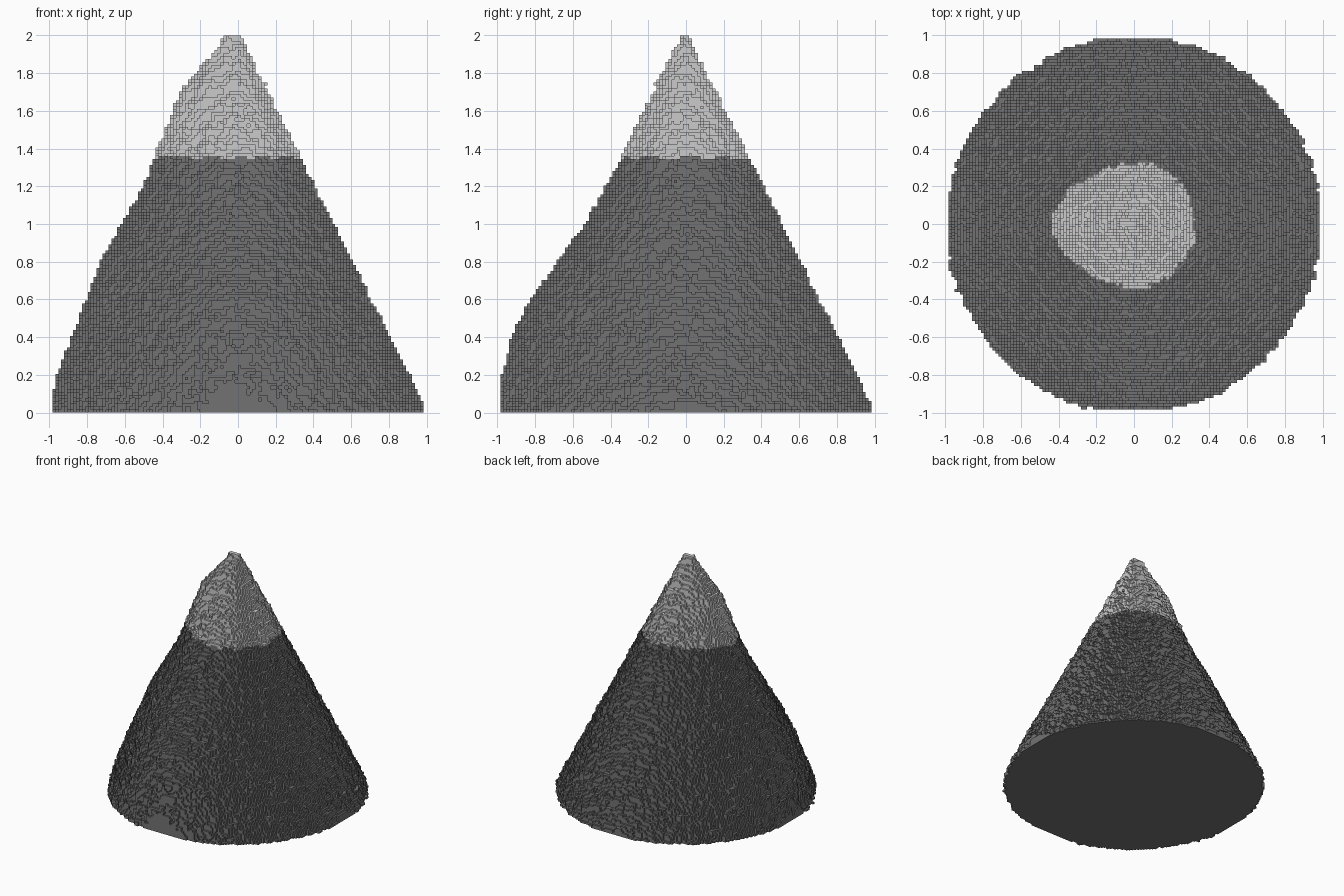
import bpy, math
from mathutils import Vector, noise

cube = bpy.data.objects.get("Cube")
if cube:
    bpy.data.objects.remove(cube)

LAYERS = 128
H = 2.0 / LAYERS
HALF = 63
SNOW_LINE = 1.355

# Ridge swellings as (height, extra radius)
LEFT_RIDGE = [(0, 0), (.2, .05), (.4, .08), (.6, .1), (.8, .12), (1, .11), (1.2, .09),
              (1.36, .11), (1.6, .14), (1.7, .15), (1.8, .12), (1.9, .08), (2, .06)]
FRONT_RIDGE = [(0, .01), (.2, .07), (.4, .12), (.6, .12), (.8, .07), (1, .03), (1.2, .01),
               (1.6, .015), (1.8, .02), (2, .01)]


def sample(profile, z):
    for (z0, a), (z1, b) in zip(profile, profile[1:]):
        if z <= z1:
            return a + (b - a) * (z - z0) / (z1 - z0)
    return profile[-1][1]


def material(name, grey):
    m = bpy.data.materials.new(name)
    m.use_nodes = True
    colour = (grey, grey, grey, 1)
    m.diffuse_color = colour
    bsdf = next(n for n in m.node_tree.nodes if n.type == 'BSDF_PRINCIPLED')
    bsdf.inputs["Base Color"].default_value = colour
    bsdf.inputs["Roughness"].default_value = 0.9
    return m


# Fill the blocks of a rough cone, layer by layer
solid = set()
for k in range(LAYERS):
    z = (k + .5) * H
    base = .99 * (1 - z / 2) + .008
    left, front = sample(LEFT_RIDGE, z), sample(FRONT_RIDGE, z)
    for i in range(-HALF, HALF):
        x = (i + .5) * H
        for j in range(-HALF, HALF):
            y = (j + .5) * H
            r = math.hypot(x, y)
            if r > base + .2:
                continue
            if r > base - .04:
                c, s = max(0, -x / r), max(0, -y / r)
                edge = base + left * c ** 4 + front * s ** 4
                edge += .02 * noise.noise(Vector((x, y, z)) * 23)
                edge += .008 * noise.noise(Vector((x, y, z)) * 47.3)
                if r > edge:
                    continue
            solid.add((i, j, k))

# Corner loops for the six sides of a block
SIDES = []
for axis in range(3):
    u, v = (axis + 1) % 3, (axis + 2) % 3
    for sign in (0, 1):
        step = [0, 0, 0]
        step[axis] = 2 * sign - 1
        loop = []
        for a, b in ((0, 0), (1, 0), (1, 1), (0, 1)):
            corner = [0, 0, 0]
            corner[axis], corner[u], corner[v] = sign, a, b
            loop.append(tuple(corner))
        SIDES.append((step, loop if sign else loop[::-1]))

# Keep only the exposed sides, snowy above a wavering line
index, verts, faces, slots = {}, [], [], []
for i, j, k in sorted(solid):
    level = (k + .5) * H + .025 * noise.noise(Vector((i, j, 0)) * .13)
    slot = 1 if level > SNOW_LINE else 0
    for (di, dj, dk), loop in SIDES:
        if (i + di, j + dj, k + dk) in solid:
            continue
        face = []
        for a, b, c in loop:
            key = (i + a, j + b, k + c)
            if key not in index:
                index[key] = len(verts)
                verts.append([n * H for n in key])
            face.append(index[key])
        faces.append(face)
        slots.append(slot)

mesh = bpy.data.meshes.new("mountain")
mesh.from_pydata(verts, [], faces)
mesh.materials.append(material("dark rock grey", .17))
mesh.materials.append(material("snow light grey", .60))
mesh.polygons.foreach_set("material_index", slots)
mesh.update()
mountain = bpy.data.objects.new("mountain", mesh)
bpy.context.collection.objects.link(mountain)
